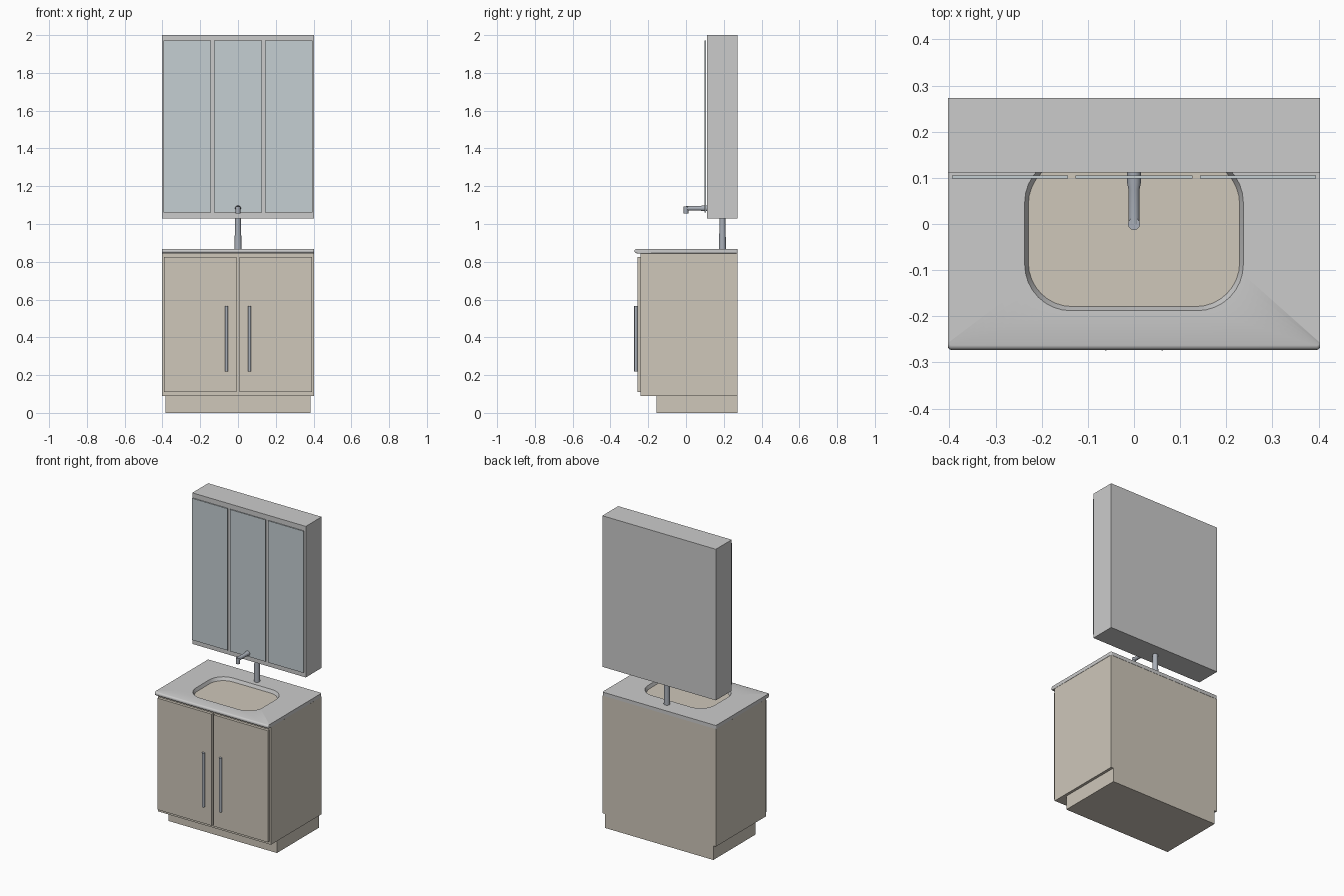
import bpy, bmesh, math
from mathutils import Vector

if "Cube" in bpy.data.objects:
    bpy.data.objects.remove(bpy.data.objects["Cube"])


def material(name, rgb):
    m = bpy.data.materials.new(name)
    m.diffuse_color = (*rgb, 1)
    m.use_nodes = True
    m.node_tree.nodes["Principled BSDF"].inputs["Base Color"].default_value = m.diffuse_color
    return m


BEIGE = material("beige_wood", (0.62, 0.57, 0.49))
MIRROR = material("mirror_glass", (0.56, 0.62, 0.65))
METAL = material("metal", (0.40, 0.43, 0.48))


def finish(name, bm, mat=None, smooth=False):
    bmesh.ops.recalc_face_normals(bm, faces=bm.faces)
    me = bpy.data.meshes.new(name)
    bm.to_mesh(me)
    bm.free()
    ob = bpy.data.objects.new(name, me)
    bpy.context.collection.objects.link(ob)
    if mat:
        me.materials.append(mat)
    if smooth:
        bpy.ops.object.select_all(action='DESELECT')
        ob.select_set(True)
        bpy.context.view_layer.objects.active = ob
        bpy.ops.object.shade_smooth_by_angle(angle=math.radians(35))
    return ob


def box(name, x, y, z, mat=None):
    bm = bmesh.new()
    bmesh.ops.create_cube(bm, size=1)
    for v in bm.verts:
        v.co = [(a + b) / 2 + c * (b - a) for (a, b), c in zip((x, y, z), v.co)]
    return finish(name, bm, mat)


def bridge(bm, rings, closed=False):
    pairs = list(zip(rings, rings[1:]))
    if closed:
        pairs.append((rings[-1], rings[0]))
    for a, b in pairs:
        for i in range(len(a)):
            j = (i + 1) % len(a)
            bm.faces.new((a[i], a[j], b[j], b[i]))


def tube(name, stations, mat, sides=24):
    """Straight round rod through (centre, radius) stations."""
    axis = Vector(stations[-1][0]) - Vector(stations[0][0])
    rot = axis.to_track_quat('Z', 'Y')
    bm = bmesh.new()
    rings = []
    for c, r in stations:
        angles = [2 * math.pi * i / sides for i in range(sides)]
        rings.append([bm.verts.new(Vector(c) + rot @ Vector((r * math.cos(t), r * math.sin(t), 0)))
                      for t in angles])
    bridge(bm, rings)
    bm.faces.new(rings[0])
    bm.faces.new(rings[-1])
    return finish(name, bm, mat, True)


def rounded_ring(bm, hx, y0, y1, r, z, seg=8):
    ring = []
    corners = [(hx - r, y1 - r), (-hx + r, y1 - r), (-hx + r, y0 + r), (hx - r, y0 + r)]
    for k, (cx, cy) in enumerate(corners):
        for i in range(seg + 1):
            t = (k + i / seg) * math.pi / 2
            ring.append(bm.verts.new((cx + r * math.cos(t), cy + r * math.sin(t), z)))
    return ring


# base cabinet on a recessed plinth
box("plinth", (-0.385, 0.385), (-0.155, 0.272), (0, 0.09), BEIGE)
box("base_cabinet", (-0.402, 0.402), (-0.24, 0.272), (0.09, 0.846), BEIGE)

# cabinet doors and bar handles
for side, s in (("left", -1), ("right", 1)):
    box(side + "_door", sorted((s * 0.007, s * 0.392)), (-0.258, -0.24), (0.11, 0.826), BEIGE)
    tube(side + "_handle", [((s * 0.061, -0.265, 0.22), 0.009), ((s * 0.061, -0.265, 0.567), 0.009)], METAL, 16)

# countertop with rounded front edge and tapered basin opening
bm = bmesh.new()
rings = [rounded_ring(bm, 0.228, -0.178, 0.137, 0.095, 0.845),
         rounded_ring(bm, 0.403, -0.263, 0.272, 0.008, 0.845)]
for i in range(7):
    a = math.pi * (i / 6 - 0.5)
    rings.append(rounded_ring(bm, 0.4035, -0.263 - 0.01 * math.cos(a), 0.273, 0.008,
                              0.857 + 0.0115 * math.sin(a)))
rings.append(rounded_ring(bm, 0.237, -0.188, 0.147, 0.1, 0.8685))
bridge(bm, rings, closed=True)
finish("countertop", bm, None, True)

# basin floor, just above the cabinet top
bm = bmesh.new()
bm.faces.new(rounded_ring(bm, 0.229, -0.179, 0.138, 0.095, 0.848))
finish("basin_floor", bm, BEIGE)

# tap: tapered post, spout and downturned nozzle
tube("tap_post", [((0, 0.193, 0.866), 0.019), ((0, 0.193, 1.03), 0.015), ((0, 0.193, 1.10), 0.015)], METAL)
tube("tap_spout", [((0, 0.193, 1.083), 0.017), ((0, 0.09, 1.083), 0.015),
                   ((0, 0.075, 1.083), 0.012), ((0, 0.0, 1.083), 0.012)], METAL)
tube("tap_nozzle", [((0, 0, 1.055), 0.012), ((0, 0, 1.093), 0.013)], METAL)

# wall cabinet with three mirror doors
box("mirror_cabinet", (-0.403, 0.403), (0.112, 0.273), (1.03, 2.0))
for name, x in (("left", (-0.395, -0.143)), ("middle", (-0.127, 0.127)), ("right", (0.143, 0.395))):
    box(name + "_mirror_door", x, (0.099, 0.105), (1.062, 1.972), MIRROR)
